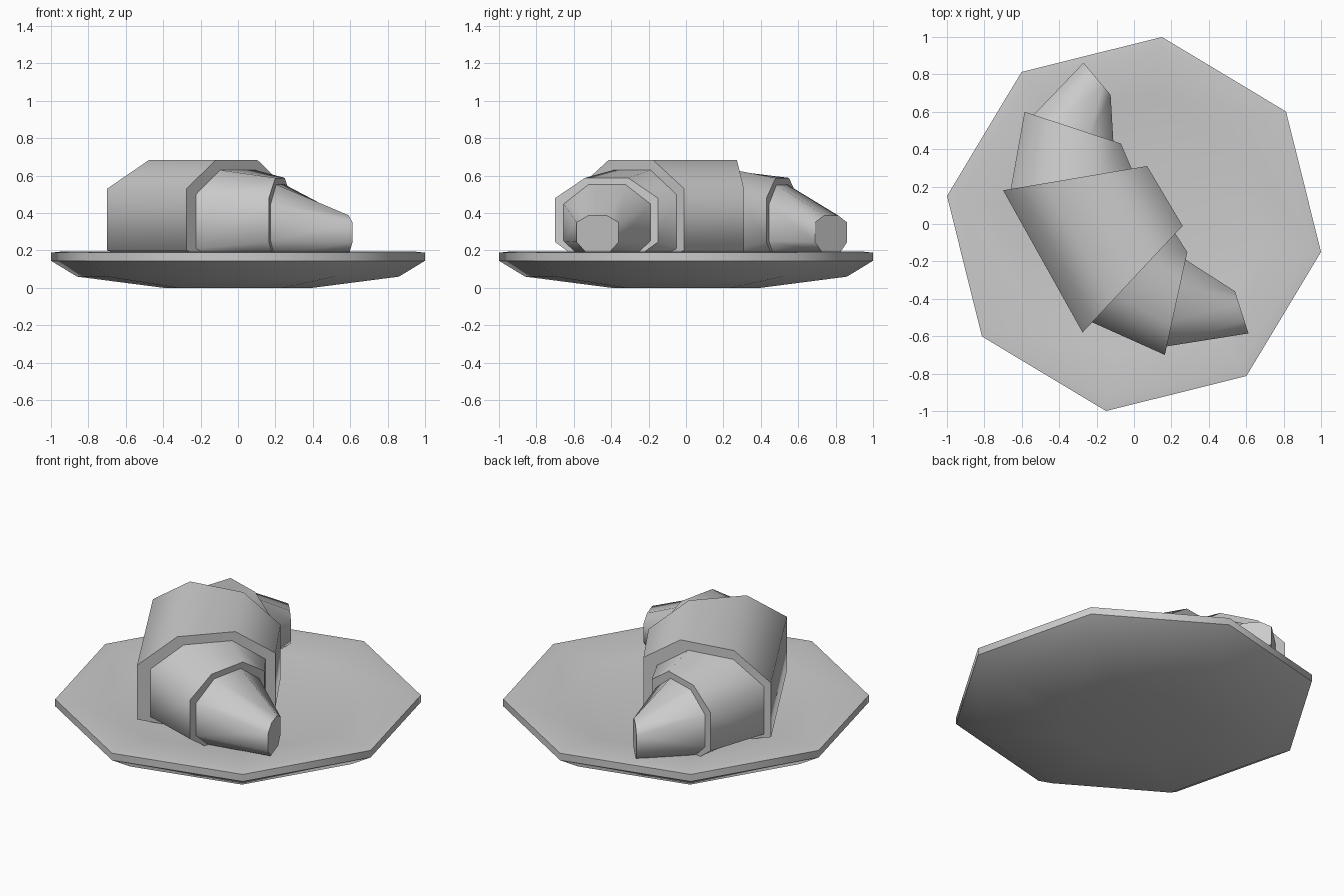
import bpy, bmesh, math

if "Cube" in bpy.data.objects:
    bpy.data.objects.remove(bpy.data.objects["Cube"])


def finish(name, bm, flat_faces=()):
    """Turn a bmesh into an object with smooth sides and flat end caps."""
    bmesh.ops.recalc_face_normals(bm, faces=bm.faces)
    for f in bm.faces:
        f.smooth = f not in flat_faces
    me = bpy.data.meshes.new(name)
    bm.to_mesh(me)
    bm.free()
    ob = bpy.data.objects.new(name, me)
    bpy.context.collection.objects.link(ob)
    return ob


def loft(bm, rings):
    """Skin consecutive rings of points and cap both ends."""
    loops = [[bm.verts.new(p) for p in ring] for ring in rings]
    for a, b in zip(loops, loops[1:]):
        n = len(a)
        for i in range(n):
            bm.faces.new((a[i], a[(i + 1) % n], b[(i + 1) % n], b[i]))
    return [bm.faces.new(loops[0]), bm.faces.new(loops[-1])]


def section(outer, inner, heights):
    """Upright eight-sided section between two plan points."""
    bottom, side_low, side_high, top = heights
    profile = [(0, side_low), (0, side_high), (.29, top), (.71, top),
               (1, side_high), (1, side_low), (.8, bottom), (.2, bottom)]
    return [(outer[0] + t * (inner[0] - outer[0]),
             outer[1] + t * (inner[1] - outer[1]), z) for t, z in profile]


def dough(name, start, end):
    bm = bmesh.new()
    caps = loft(bm, [section(*start), section(*end)])
    return finish(name, bm, caps)


# Plate: shallow eight-sided dish
SIDES, TURN = 8, math.radians(-8.5)
plate_profile = [(.40, 0), (.87, .06), (1.011, .145), (1.011, .188),
                 (.95, .195), (.70, .17), (.40, .15)]
bm = bmesh.new()
loft(bm, [[(r * math.cos(TURN + math.tau * i / SIDES),
            r * math.sin(TURN + math.tau * i / SIDES), z)
           for i in range(SIDES)] for r, z in plate_profile])
plate = finish("plate", bm)
bpy.ops.object.select_all(action='DESELECT')
plate.select_set(True)
bpy.context.view_layer.objects.active = plate
bpy.ops.object.shade_smooth_by_angle(angle=math.radians(50))

# Section heights: bottom, side low, side high, top
BIG = (.155, .20, .53, .683)
MID_NEAR = (.155, .21, .50, .63)
MID_FAR = (.165, .245, .48, .588)
TIP_NEAR = (.165, .25, .45, .555)
TIP_FAR = (.195, .245, .35, .388)

# Pastry: wide middle roll
dough("pastry_middle", ((-.70, .18), (.07, .31), BIG),
      ((-.275, -.58), (.26, -.01), BIG))

# Pastry: shoulder rolls on either side of the middle
dough("pastry_back_shoulder", ((-.66, .18), (-.01, .29), MID_NEAR),
      ((-.585, .60), (-.07, .43), MID_FAR))
dough("pastry_front_shoulder", ((-.225, -.525), (.22, -.05), MID_NEAR),
      ((.165, -.70), (.285, -.15), MID_FAR))

# Pastry: tapered tips
dough("pastry_back_tip", ((-.54, .58), (-.11, .435), TIP_NEAR),
      ((-.27, .862), (-.125, .69), TIP_FAR))
dough("pastry_front_tip", ((.17, -.655), (.275, -.19), TIP_NEAR),
      ((.612, -.585), (.54, -.36), TIP_FAR))
